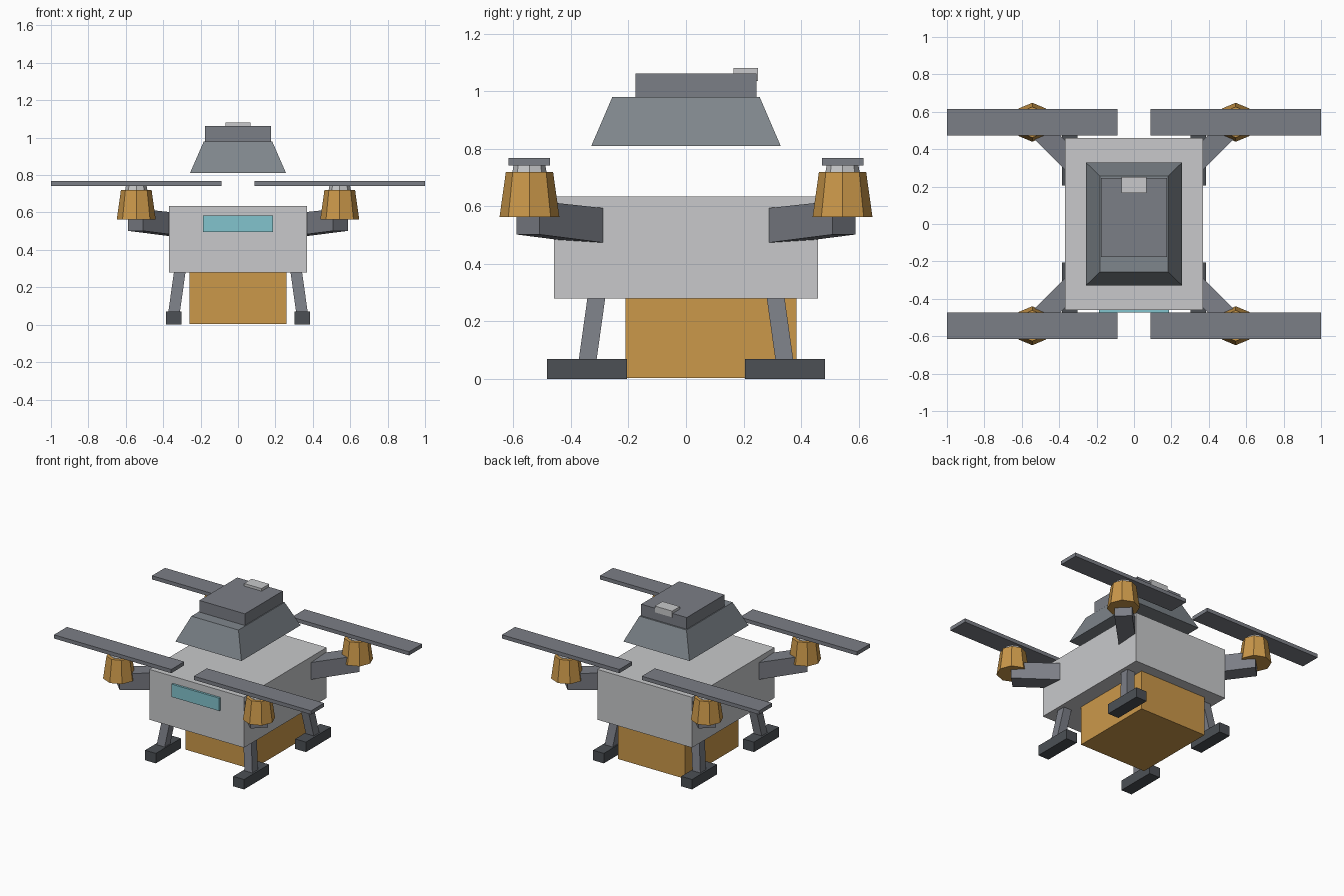
import bpy, bmesh, math
from mathutils import Vector

if "Cube" in bpy.data.objects:
    bpy.data.objects.remove(bpy.data.objects["Cube"])


def srgb(r, g, b):
    def lin(c):
        c /= 255
        return c / 12.92 if c <= 0.04045 else ((c + 0.055) / 1.055) ** 2.4
    return (lin(r), lin(g), lin(b), 1)


def material(name, r, g, b):
    m = bpy.data.materials.new(name)
    m.diffuse_color = srgb(r, g, b)
    m.use_nodes = True
    m.node_tree.nodes["Principled BSDF"].inputs["Base Color"].default_value = m.diffuse_color
    return m


LIGHT = material("light grey", 200, 201, 203)
MID = material("slate grey", 123, 126, 134)
HOOD = material("cool grey", 127, 134, 140)
DARK = material("charcoal", 76, 80, 85)
ORANGE = material("amber", 203, 152, 74)
TEAL = material("pale teal", 130, 195, 205)


def prism(name, mat, bottom, top):
    """Solid between two rings with the same number of corners."""
    bm = bmesh.new()
    lo = [bm.verts.new(p) for p in bottom]
    hi = [bm.verts.new(p) for p in top]
    n = len(lo)
    bm.faces.new(lo[::-1])
    bm.faces.new(hi)
    for i in range(n):
        j = (i + 1) % n
        bm.faces.new((lo[i], lo[j], hi[j], hi[i]))
    bmesh.ops.recalc_face_normals(bm, faces=bm.faces)
    me = bpy.data.meshes.new(name)
    bm.to_mesh(me)
    bm.free()
    me.materials.append(mat)
    ob = bpy.data.objects.new(name, me)
    bpy.context.collection.objects.link(ob)
    return ob


def rect(cx, cy, hx, hy, z):
    return [(cx + sx * hx, cy + sy * hy, z)
            for sx, sy in ((-1, -1), (1, -1), (1, 1), (-1, 1))]


def octagon(cx, cy, r, z):
    return [(cx + r * math.cos(i * math.pi / 4),
             cy + r * math.sin(i * math.pi / 4), z) for i in range(8)]


def box(name, mat, x0, x1, y0, y1, z0, z1):
    c = ((x0 + x1) / 2, (y0 + y1) / 2, (x1 - x0) / 2, (y1 - y0) / 2)
    return prism(name, mat, rect(*c, z0), rect(*c, z1))


# Hull, front window and slung cargo crate
box("body", LIGHT, -0.368, 0.368, -0.459, 0.459, 0.28, 0.634)
box("front_window", TEAL, -0.186, 0.186, -0.474, -0.45, 0.495, 0.585)
box("cargo_crate", ORANGE, -0.26, 0.26, -0.211, 0.384, 0.004, 0.29)

# Raised hood with cap and small beacon
prism("hood", HOOD, rect(0, 0, 0.257, 0.329, 0.81), rect(0, 0, 0.183, 0.256, 0.98))
box("hood_cap", MID, -0.177, 0.177, -0.176, 0.245, 0.975, 1.062)
box("beacon", LIGHT, -0.068, 0.068, 0.165, 0.25, 1.036, 1.08)

# Four corners: leg, foot, arm, motor, propeller
ROTOR = 0.544
for sx, side in ((-1, "left"), (1, "right")):
    for sy, end in ((-1, "front"), (1, "back")):
        tag = f"{end}_{side}_"

        # splayed leg on a long foot
        prism(tag + "leg", MID,
              rect(sx * 0.344, sy * 0.344, 0.031, 0.031, 0.05),
              rect(sx * 0.309, sy * 0.309, 0.031, 0.031, 0.30))
        foot = rect(sx * 0.343, sy * 0.344, 0.042, 0.139, 0)
        prism(tag + "foot", DARK, foot, [(x, y, 0.07) for x, y, _ in foot])

        # diagonal arm, rising slightly outward
        inner, outer, half = 0.283, 0.549, 0.04

        def section(z_in, z_out):
            return [(sx * (d + o), sy * (d - o), z)
                    for d, o, z in ((inner, -half, z_in), (inner, half, z_in),
                                    (outer, half, z_out), (outer, -half, z_out))]
        prism(tag + "arm", MID, section(0.468, 0.502), section(0.589, 0.618))

        # tapered motor, hub and blade
        cx, cy = sx * ROTOR, sy * ROTOR
        prism(tag + "motor", ORANGE, octagon(cx, cy, 0.104, 0.563),
              octagon(cx, cy, 0.082, 0.72))
        prism(tag + "hub", LIGHT, octagon(cx, cy, 0.06, 0.715),
              octagon(cx, cy, 0.055, 0.745))
        box(tag + "propeller", MID, cx - 0.456, cx + 0.456,
            cy - 0.072, cy + 0.072, 0.742, 0.768)
